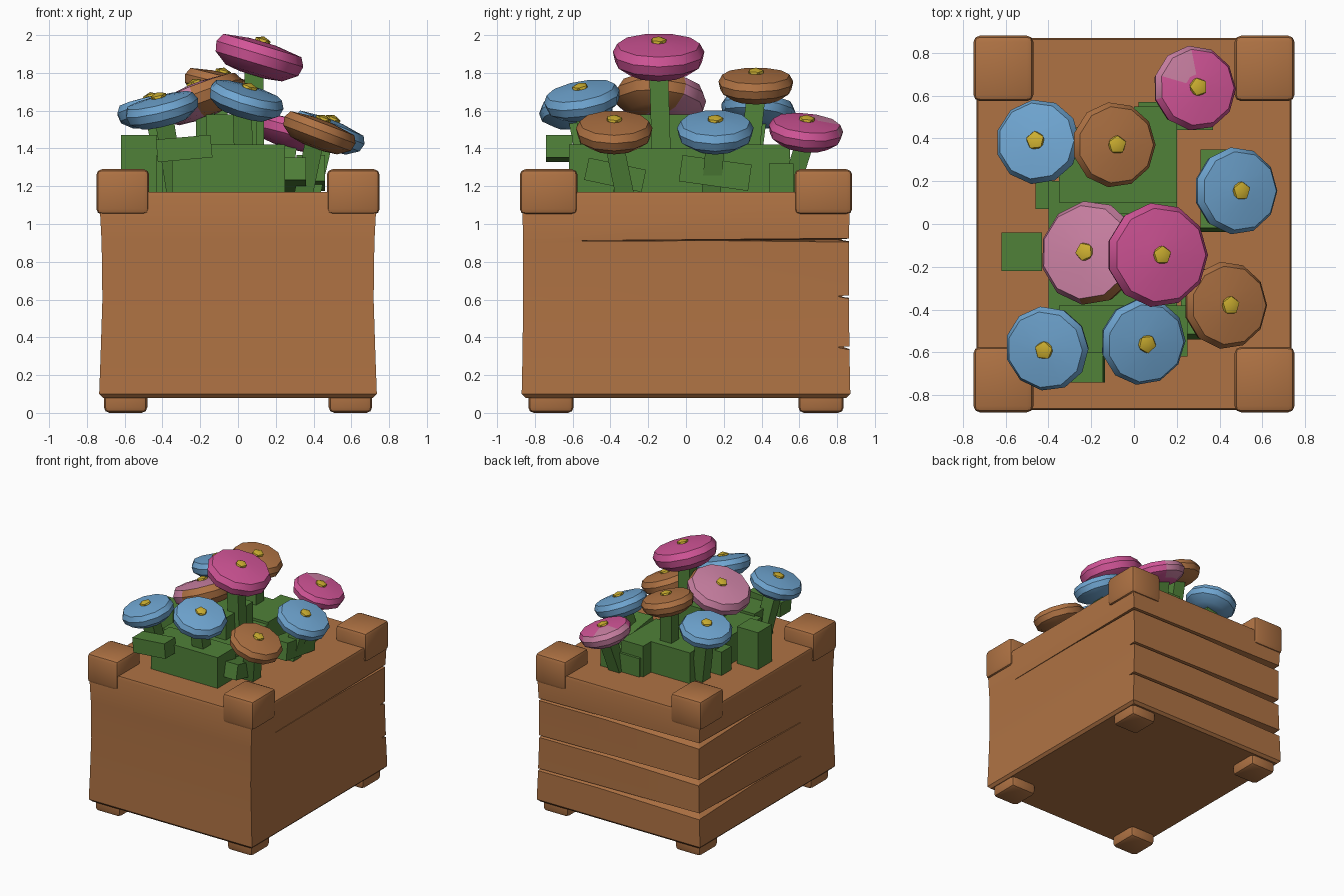
import bpy, bmesh, math
from mathutils import Vector, Matrix

if "Cube" in bpy.data.objects:
    bpy.data.objects.remove(bpy.data.objects["Cube"])


def mat(name, c):
    m = bpy.data.materials.new(name)
    m.diffuse_color = (*c, 1)
    m.use_nodes = True
    m.node_tree.nodes["Principled BSDF"].inputs["Base Color"].default_value = m.diffuse_color
    return m


WOOD = mat("brown", (.43, .17, .057))
PINK = mat("magenta", (.64, .09, .31))
ROSE = mat("light pink", (.60, .22, .37))
BLUE = mat("blue", (.16, .38, .64))
GREEN = mat("green", (.08, .22, .04))
YELLOW = mat("yellow", (.61, .43, .03))


def make(name, bm, mats, smooth=None):
    bmesh.ops.recalc_face_normals(bm, faces=bm.faces)
    me = bpy.data.meshes.new(name)
    bm.to_mesh(me)
    bm.free()
    ob = bpy.data.objects.new(name, me)
    bpy.context.collection.objects.link(ob)
    for m in mats:
        me.materials.append(m)
    if smooth:
        bpy.ops.object.select_all(action='DESELECT')
        ob.select_set(True)
        bpy.context.view_layer.objects.active = ob
        bpy.ops.object.shade_smooth_by_angle(angle=math.radians(smooth))
    return ob


def loft(bm, rings, cap=True):
    vs = [[bm.verts.new(p) for p in r] for r in rings]
    n = len(vs[0])
    for a, b in zip(vs, vs[1:]):
        for i in range(n):
            j = (i + 1) % n
            bm.faces.new((a[i], a[j], b[j], b[i]))
    if cap:
        bm.faces.new(vs[0])
        bm.faces.new(vs[-1])


def box(name, x0, x1, y0, y1, z0, z1, m, bevel=0.0, rot=None):
    bm = bmesh.new()
    bmesh.ops.create_cube(bm, size=1)
    bmesh.ops.scale(bm, vec=(x1 - x0, y1 - y0, z1 - z0), verts=bm.verts)
    if bevel:
        bmesh.ops.bevel(bm, geom=bm.edges[:], offset=bevel, segments=2,
                        profile=.5, affect='EDGES')
    mx = Matrix.Translation(((x0 + x1) / 2, (y0 + y1) / 2, (z0 + z1) / 2))
    if rot:
        mx = mx @ Matrix.Rotation(math.radians(rot[1]), 4, rot[0])
    bm.transform(mx)
    return make(name, bm, [m], 40 if bevel else None)


# Planter body, slightly waisted
bm = bmesh.new()
loft(bm, [[(sx * hx, sy * hy, z) for sx, sy in ((-1, -1), (1, -1), (1, 1), (-1, 1))]
          for z, hx, hy in ((.08, .715, .85), (.10, .735, .87), (.29, .728, .866), (.6, .718, .862),
                            (.9, .722, .862), (1.15, .735, .868), (1.17, .728, .862))])
body = make("planter_body", bm, [WOOD], 40)


# Tapering plank gaps on the left, back and right faces
def groove(name, p, q, out, z, h0, h1):
    bm = bmesh.new()
    o = Vector(out)
    rings = []
    for pt, h in ((p, h0), (q, h1)):
        c = Vector((pt[0], pt[1], z))
        rings.append([c + o * .04 + Vector((0, 0, h)), c - o * .06 + Vector((0, 0, h * .4)),
                      c + o * .04 - Vector((0, 0, h))])
    loft(bm, rings)
    cut = make(name, bm, [WOOD])
    cut.hide_render = True
    cut.hide_viewport = True
    md = body.modifiers.new(name, 'BOOLEAN')
    md.operation = 'DIFFERENCE'
    md.solver = 'EXACT'
    md.object = cut


for i, z in enumerate((.34, .61, .91)):
    groove(f"left_gap_cutter_{i}", (-.73, .92), (-.73, -.45), (-1, 0, 0), z, .045, .003)
    groove(f"back_gap_cutter_{i}", (-.8, .865), (.8, .865), (0, 1, 0), z, .045, .015)
groove("right_gap_cutter", (.73, .92), (.73, -.55), (1, 0, 0), .91, .02, .003)

# Corner caps and feet
for sx in (-1, 1):
    for sy in (-1, 1):
        tag = ("left" if sx < 0 else "right") + ("_front" if sy < 0 else "_back")
        x, y = sx * .61, sy * .727
        box("corner_cap_" + tag, x - .14, x + .14, y - .153, y + .153, 1.05, 1.29, WOOD, .03)
        x, y = sx * .595, sy * .715
        box("foot_" + tag, x - .115, x + .115, y - .12, y + .12, 0, .16, WOOD, .03)

# Leaf blocks
LEAVES = [
    (-.40, .20, -.40, .20, 1.15, 1.40, None),
    (-.17, .10, -.30, .05, 1.15, 1.58, None),
    (.00, .20, .10, .55, 1.15, 1.42, None),
    (.02, .37, .44, .57, 1.15, 1.32, None),
    (-.35, .00, .10, .45, 1.15, 1.42, None),
    (-.46, -.30, .07, .20, 1.15, 1.36, None),
    (-.62, -.43, -.22, -.04, 1.15, 1.47, None),
    (-.35, .25, -.62, -.38, 1.15, 1.42, None),
    (-.43, -.14, -.74, -.60, 1.34, 1.46, ('Y', -5)),
    (.31, .46, -.03, .34, 1.20, 1.34, ('X', -8)),
    (.22, .36, -.53, -.22, 1.20, 1.32, ('X', -12)),
]
for i, (x0, x1, y0, y1, z0, z1, rot) in enumerate(LEAVES):
    box(f"leaf_block_{i}", x0, x1, y0, y1, z0, z1, GREEN, 0, rot)


# Flowers: tilted eleven-sided heads with a centre bead and a square stem
PROFILE = [(.3, -.50), (.65, -.45), (.95, -.24), (1, -.02), (.9, .17), (.3, .25)]


def flower(name, top, lean, r, mats, rule=None, bead=True):
    n = Vector((*lean, 1)).normalized()
    c = Vector(top) - n * .25 * r
    mx = Matrix.Translation(c) @ Vector((0, 0, 1)).rotation_difference(n).to_matrix().to_4x4()
    bm = bmesh.new()
    loft(bm, [[(r * a * math.cos(t * math.tau / 11), r * a * math.sin(t * math.tau / 11), r * z)
               for t in range(11)] for a, z in PROFILE])
    if rule:
        for f in bm.faces:
            f.material_index = int(rule(f.calc_center_median() / r))
    bm.transform(mx)
    make(name + "_head", bm, mats, 35)
    if bead:
        bm = bmesh.new()
        bmesh.ops.create_icosphere(bm, subdivisions=1, radius=.048)
        bmesh.ops.scale(bm, vec=(1, 1, .6), verts=bm.verts)
        bm.transform(Matrix.Translation(top) @ n.to_track_quat('Z', 'Y').to_matrix().to_4x4())
        make(name + "_centre", bm, [YELLOW], 35)
    end = c - n * .4 * r
    root = Vector((c.x * .8, c.y * .85, 1.15))
    w = .05
    bm = bmesh.new()
    loft(bm, [[p + Vector((sx * w, sy * w, 0)) for sx, sy in ((-1, -1), (1, -1), (1, 1), (-1, 1))]
              for p in (root, end)])
    make(name + "_stem", bm, [GREEN])


flower("back_left_blue_flower", (-.46, .39, 1.67), (-.2, .12), .20, [BLUE])
flower("right_blue_flower", (.50, .155, 1.55), (.4, 0), .205, [BLUE])
flower("front_left_blue_flower", (-.42, -.59, 1.67), (-.25, -.15), .20, [BLUE])
flower("front_blue_flower", (.06, -.56, 1.72), (.3, -.18), .205, [BLUE])
flower("back_brown_flower", (-.08, .37, 1.80), (.25, 0), .20, [WOOD])
flower("right_brown_flower", (.45, -.38, 1.55), (.38, 0), .205, [WOOD])
flower("back_pink_flower", (.30, .64, 1.55), (.3, .1), .20, [PINK, ROSE],
       lambda c: c.y - c.x > .65)
flower("tall_pink_flower", (.13, -.145, 1.965), (.3, 0), .245, [PINK])
flower("light_pink_flower", (-.23, -.13, 1.74), (-.38, .08), .245, [ROSE, WOOD],
       lambda c: c.x - .6 * c.y > .25 and c.z < .15 and c.length > .5)
